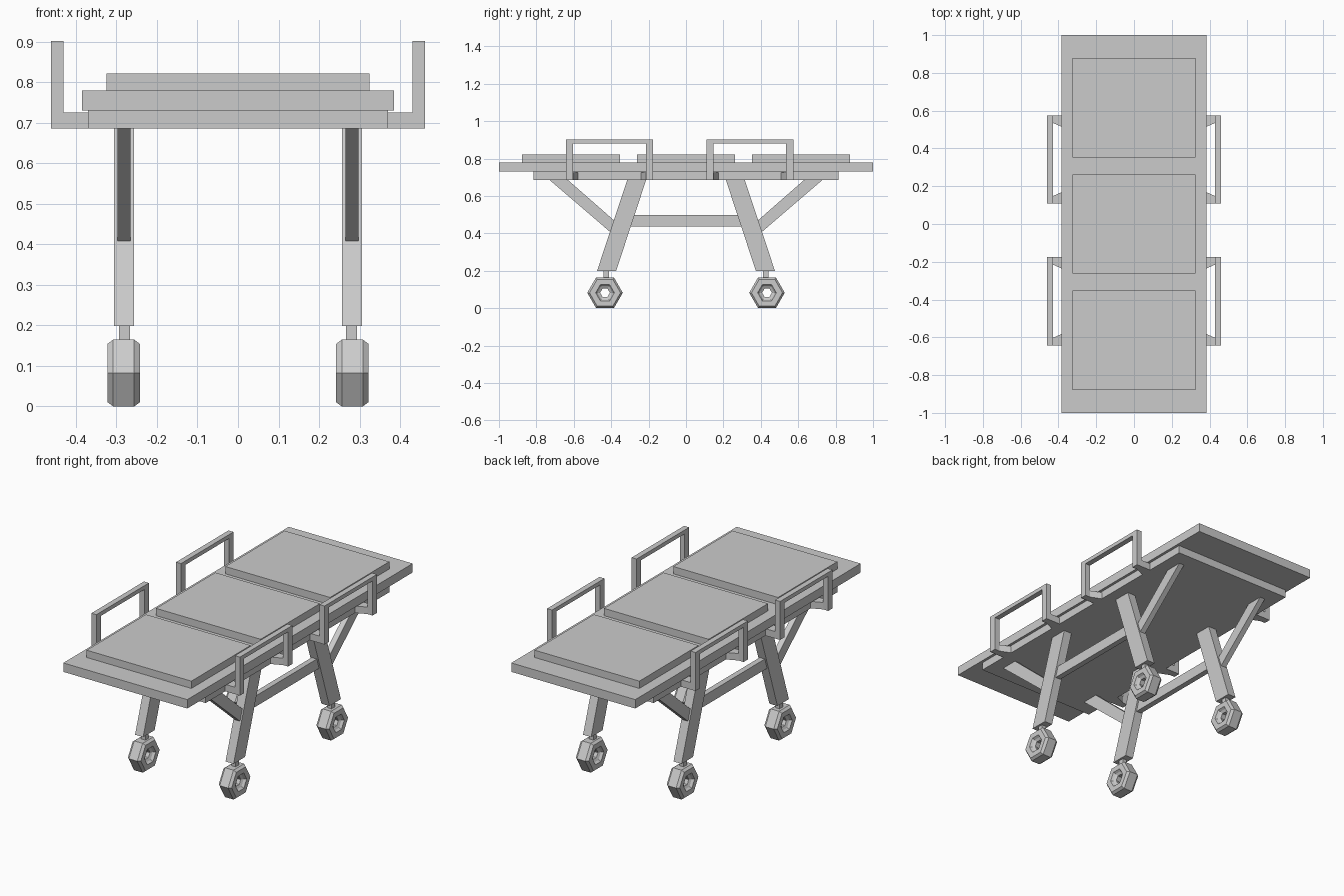
import bpy, bmesh, math

if "Cube" in bpy.data.objects:
    bpy.data.objects.remove(bpy.data.objects["Cube"])


def make(name, bm, mirror_x=False, mirror_y=False):
    bmesh.ops.recalc_face_normals(bm, faces=bm.faces)
    mesh = bpy.data.meshes.new(name)
    bm.to_mesh(mesh)
    bm.free()
    ob = bpy.data.objects.new(name, mesh)
    bpy.context.collection.objects.link(ob)
    if mirror_x or mirror_y:
        m = ob.modifiers.new("mirror", 'MIRROR')
        m.use_axis = (mirror_x, mirror_y, False)
        m.use_mirror_merge = False
    return ob


def prism(bm, pts, lo, hi, axis='x'):
    """Extrude a 2D outline along x (outline in y,z) or along z (outline in x,y)."""
    place = (lambda p: (lo, p[0], p[1])) if axis == 'x' else (lambda p: (p[0], p[1], lo))
    face = bm.faces.new([bm.verts.new(place(p)) for p in pts])
    out = bmesh.ops.extrude_face_region(bm, geom=[face])
    d = hi - lo
    bmesh.ops.translate(bm, vec=(d, 0, 0) if axis == 'x' else (0, 0, d),
                        verts=[v for v in out['geom'] if isinstance(v, bmesh.types.BMVert)])


def rect(a0, a1, b0, b1):
    return [(a0, b0), (a1, b0), (a1, b1), (a0, b1)]


def part(name, pts, lo, hi, mx=False, my=False):
    bm = bmesh.new()
    prism(bm, pts, lo, hi)
    return make(name, bm, mx, my)


# Bed deck, underframe and three mattress pads
part("bed_deck", rect(-1, 1, 0.73, 0.78), -0.385, 0.385)
part("underframe", rect(-0.815, 0.815, 0.686, 0.73), -0.37, 0.37)
for i, y in enumerate((-0.615, 0, 0.615)):
    part(f"mattress_pad_{i + 1}", rect(y - 0.263, y + 0.263, 0.78, 0.821), -0.325, 0.325)

# Slanted legs, diagonal braces, lengthwise bars and caster stems
part("leg", [(0.213, 0.686), (0.314, 0.686), (0.476, 0.198), (0.374, 0.198)],
     0.256, 0.306, True, True)
part("diagonal_brace", [(0.73, 0.686), (0.632, 0.686), (0.365, 0.452), (0.405, 0.407)],
     0.265, 0.297, True, True)
part("side_bar", rect(-0.31, 0.31, 0.437, 0.497), 0.265, 0.297, True)
part("caster_stem", rect(0.411, 0.441, 0.155, 0.2), 0.267, 0.294, True, True)

# Six-sided wheels: a closed profile (offset, radius) swept round the axle
profile = [(0.026, 0.095), (0.04, 0.083), (0.04, 0.05), (0.028, 0.041), (0.02, 0.026)]
profile += [(-x, r) for x, r in reversed(profile)]
bm = bmesh.new()
rings = []
for k in range(6):
    a = k * math.pi / 3
    rings.append([bm.verts.new((0.282 + x, 0.433 + r * math.cos(a), 0.0823 + r * math.sin(a)))
                  for x, r in profile])
n = len(profile)
for k in range(6):
    r0, r1 = rings[k], rings[(k + 1) % 6]
    for j in range(n):
        bm.faces.new((r0[j], r0[(j + 1) % n], r1[(j + 1) % n], r1[j]))
make("wheel", bm, True, True)

# Side rails: inverted U plus two flared brackets joining the underframe
for name, y0, y1 in (("front_side_rail", -0.642, -0.176), ("rear_side_rail", 0.109, 0.574)):
    t = 0.039
    bm = bmesh.new()
    prism(bm, [(y0, 0.686), (y0, 0.902), (y1, 0.902), (y1, 0.686),
               (y1 - t, 0.686), (y1 - t, 0.88), (y0 + t, 0.88), (y0 + t, 0.686)], 0.43, 0.461)
    for y, s in ((y0, 1), (y1, -1)):
        prism(bm, [(0.43, y), (0.43, y + s * t), (0.37, y + s * (t + 0.026)), (0.37, y)],
              0.686, 0.725, 'z')
    make(name, bm, True)
